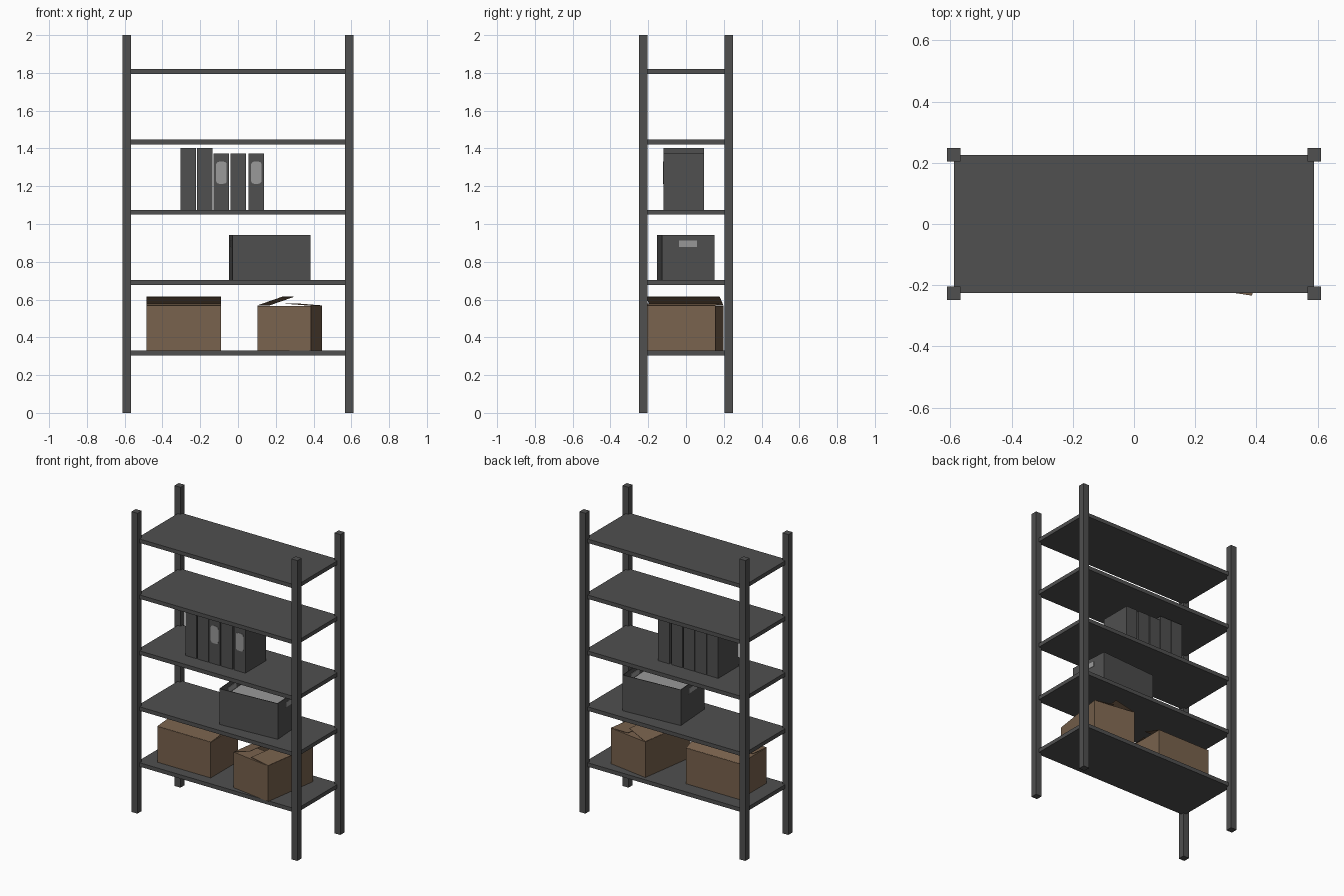
import bpy, bmesh, math
from mathutils import Matrix, Vector

if "Cube" in bpy.data.objects:
    bpy.data.objects.remove(bpy.data.objects["Cube"])


def material(name, rgb):
    m = bpy.data.materials.new(name)
    m.diffuse_color = (*rgb, 1)
    m.use_nodes = True
    m.node_tree.nodes["Principled BSDF"].inputs["Base Color"].default_value = m.diffuse_color
    return m


GREY = material("dark grey", (0.08, 0.08, 0.08))
CARD = material("cardboard brown", (0.19, 0.122, 0.074))
LIGHT = material("light grey", (0.32, 0.32, 0.32))


def finish(bm, name, mat, world=Matrix()):
    bmesh.ops.transform(bm, matrix=world, verts=bm.verts)
    bmesh.ops.recalc_face_normals(bm, faces=bm.faces)
    mesh = bpy.data.meshes.new(name)
    bm.to_mesh(mesh)
    bm.free()
    mesh.materials.append(mat)
    ob = bpy.data.objects.new(name, mesh)
    bpy.context.collection.objects.link(ob)
    return ob


def add_block(bm, lo, hi, local=Matrix()):
    lo, hi = Vector(lo), Vector(hi)
    m = local @ Matrix.Translation((lo + hi) / 2) @ Matrix.Diagonal((*(hi - lo), 1))
    bmesh.ops.create_cube(bm, size=1, matrix=m)


def block(name, lo, hi, mat, world=Matrix()):
    bm = bmesh.new()
    add_block(bm, lo, hi)
    return finish(bm, name, mat, world)


def tray(name, w, d, h, wall, mat, world):
    """Open-topped box with wall thickness, standing on local z = 0."""
    bm = bmesh.new()
    a, b = w / 2, d / 2
    add_block(bm, (-a, -b, 0), (a, b, h))
    top = max(bm.faces, key=lambda f: f.calc_center_median().z)
    bmesh.ops.inset_region(bm, faces=[top], thickness=wall)
    inner = bmesh.ops.extrude_discrete_faces(bm, faces=[top])["faces"][0]
    bmesh.ops.translate(bm, verts=inner.verts, vec=(0, 0, wall - h))
    return finish(bm, name, mat, world)


def placed(x, y, z, degrees):
    return Matrix.Translation((x, y, z)) @ Matrix.Rotation(math.radians(degrees), 4, 'Z')


# Rack: four posts and five shelves
for sx, side in ((-1, "left"), (1, "right")):
    for sy, end in ((-1, "front"), (1, "back")):
        x, y = sx * 0.589, sy * 0.2265
        block(f"{end}_{side}_post", (x - 0.022, y - 0.022, 0), (x + 0.022, y + 0.022, 2), GREY)
SHELVES = [0.33 + 0.3725 * i for i in range(5)]
for i, z in enumerate(SHELVES):
    block(f"shelf_{i + 1}", (-0.588, -0.225, z - 0.026), (0.588, 0.225, z), GREY)


# Cardboard boxes with four folding flaps
def carton(name, world):
    w, d, h, t = 0.287, 0.394, 0.237, 0.003
    tray(name + "_body", w, d, h, t, CARD, world)
    # hinge direction, hinge distance, hinge length, flap tilt
    for label, turn, dist, length, tilt in (
            ("long_flap_raised", 180, w / 2, d, 19), ("long_flap_low", 0, w / 2, d, 4.5),
            ("end_flap_a", 90, d / 2, w - 0.01, 0), ("end_flap_b", 270, d / 2, w - 0.01, 0)):
        local = (Matrix.Rotation(math.radians(turn), 4, 'Z')
                 @ Matrix.Translation((dist, 0, h))
                 @ Matrix.Rotation(math.radians(tilt), 4, 'Y'))
        bm = bmesh.new()
        drop = -t if tilt == 0 else 0
        add_block(bm, (-0.142, -length / 2, drop), (-0.001, length / 2, drop + 0.002), local)
        finish(bm, f"{name}_{label}", CARD, world)


carton("left_carton", placed(-0.288, -0.0135, SHELVES[0], -90))
carton("right_carton", placed(0.2735, -0.018, SHELVES[0], -8.6))

# Grey storage box with papers and handles at both ends
W, D, H = 0.413, 0.278, 0.238
box = placed(0.1675, -0.0025, SHELVES[1], 3.75)
tray("storage_box", W, D, H, 0.006, GREY, box)
block("papers", (-W / 2 + 0.007, -D / 2 + 0.007, 0.007), (W / 2 - 0.007, D / 2 - 0.007, 0.17), LIGHT, box)
for s, side in ((-1, "left"), (1, "right")):
    x = s * (W / 2 - 0.003)
    block(f"{side}_handle", (x - 0.0045, -0.048, 0.175), (x + 0.0045, 0.048, 0.209), LIGHT, box)

# Binders, two of them with rounded spine labels
z = SHELVES[2] - 0.003
for i, (x, top, label) in enumerate(((-0.263, 1.403, 0), (-0.175, 1.403, 0), (-0.088, 1.374, 1),
                                     (0.001, 1.374, 0), (0.097, 1.374, 1))):
    back = 0.095
    block(f"binder_{i + 1}", (x - 0.041, -0.12, z), (x + 0.041, back, top), GREY)
    if label:
        bm = bmesh.new()
        add_block(bm, (x - 0.028, -0.122, 1.213), (x + 0.028, -0.119, 1.33))
        edges = [e for e in bm.edges if abs(e.verts[0].co.y - e.verts[1].co.y) > 0.001]
        bmesh.ops.bevel(bm, geom=edges, offset=0.016, segments=3, profile=0.5, affect='EDGES')
        finish(bm, f"binder_{i + 1}_label", LIGHT)
